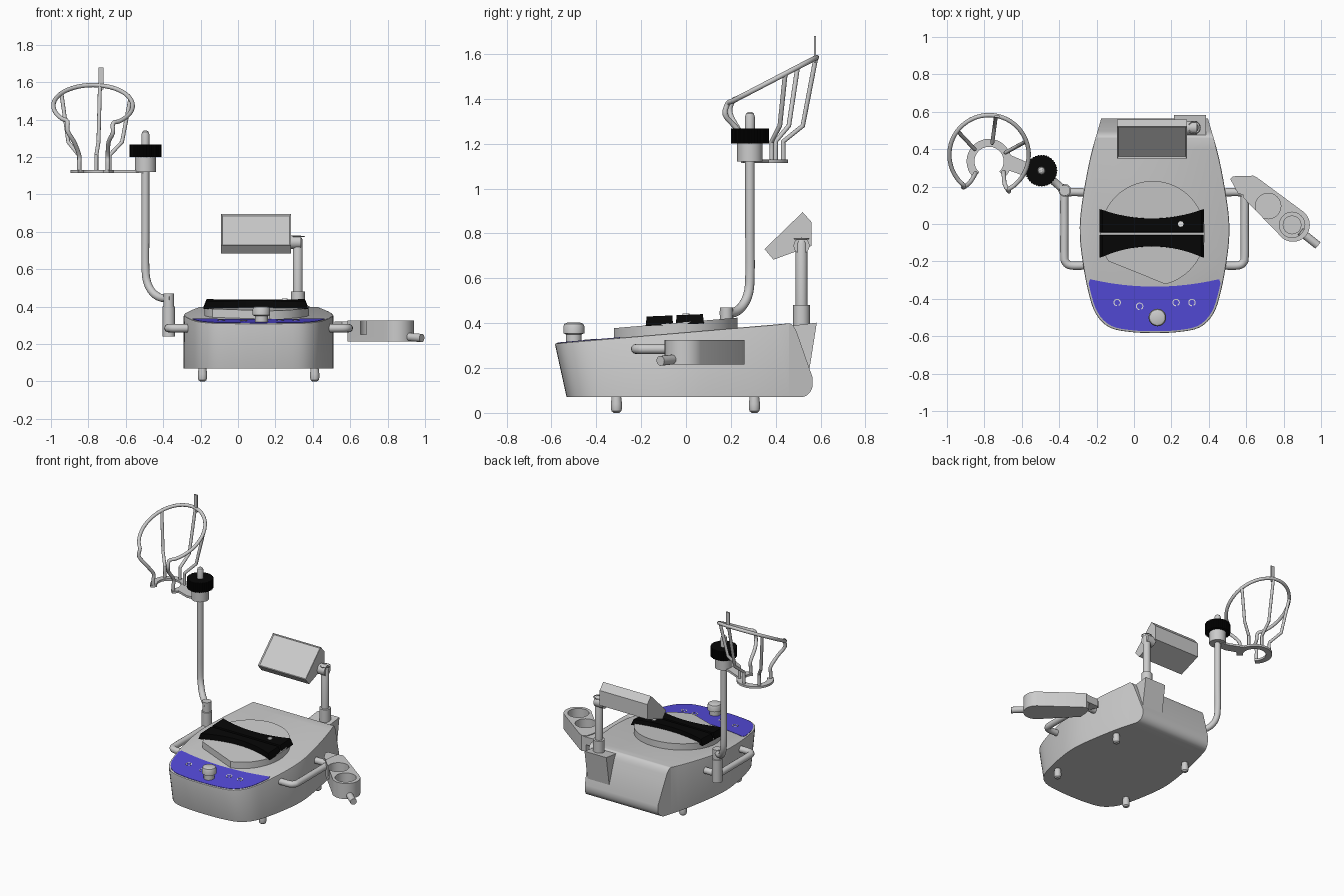
import bpy, bmesh
from math import sin, cos, radians, pi
from mathutils import Vector

if "Cube" in bpy.data.objects:
    bpy.data.objects.remove(bpy.data.objects["Cube"])


def material(name, rgb):
    m = bpy.data.materials.new(name)
    m.use_nodes = True
    m.diffuse_color = (*rgb, 1)
    m.node_tree.nodes["Principled BSDF"].inputs["Base Color"].default_value = (*rgb, 1)
    return m


grey = material("light grey", (0.6, 0.6, 0.6))
blue = material("panel blue", (0.09, 0.07, 0.7))
black = material("rubber black", (0.002, 0.002, 0.002))
white = material("marking white", (0.85, 0.85, 0.85))
SLOPE, MID = 0.085, 0.11
made = []


def deck(y):
    """Height of the sloping top of the base."""
    return 0.36 + SLOPE * y


def store(name, bm, mat):
    bmesh.ops.recalc_face_normals(bm, faces=bm.faces)
    me = bpy.data.meshes.new(name)
    bm.to_mesh(me)
    bm.free()
    me.materials.append(mat)
    ob = bpy.data.objects.new(name, me)
    bpy.context.collection.objects.link(ob)
    made.append(ob)
    return ob


def loft_bm(rings):
    bm = bmesh.new()
    vs = [[bm.verts.new(p) for p in ring] for ring in rings]
    n = len(vs[0])
    for a, b in zip(vs, vs[1:]):
        for i in range(n):
            j = (i + 1) % n
            bm.faces.new((a[i], a[j], b[j], b[i]))
    bm.faces.new(vs[0][::-1])
    bm.faces.new(vs[-1])
    bmesh.ops.recalc_face_normals(bm, faces=bm.faces)
    return bm


def prism(name, pts, lo, hi, mat, slope=0, shrink=1):
    cx = sum(p[0] for p in pts) / len(pts)
    cy = sum(p[1] for p in pts) / len(pts)
    top = [(cx + (x - cx) * shrink, cy + (y - cy) * shrink) for x, y in pts]
    rings = [[(x, y, z + slope * y) for x, y in ps] for ps, z in ((pts, lo), (top, hi))]
    return store(name, loft_bm(rings), mat)


def turned(name, x, y, profile, mat, n=32):
    rings = [[(x + r * cos(2 * pi * i / n), y + r * sin(2 * pi * i / n), z)
              for i in range(n)] for r, z in profile]
    return store(name, loft_bm(rings), mat)


def arc(cx, cy, r, a0, a1, n):
    angles = [radians(a0 + (a1 - a0) * i / n) for i in range(n + 1)]
    return [(cx + r * cos(a), cy + r * sin(a)) for a in angles]


def smooth_path(pts, steps=5):
    """Catmull-Rom curve through the points."""
    p = [Vector(q) for q in pts]
    p = [2 * p[0] - p[1]] + p + [2 * p[-1] - p[-2]]
    out = []
    for a, b, c, d in zip(p, p[1:], p[2:], p[3:]):
        for i in range(steps):
            t = i / steps
            out.append(0.5 * (2 * b + (c - a) * t + (2 * a - 5 * b + 4 * c - d) * t * t
                              + (3 * b - a - 3 * c + d) * t ** 3))
    return out + [p[-2]]


def tube(name, pts, r, mat=grey, closed=False):
    cu = bpy.data.curves.new(name, "CURVE")
    cu.dimensions = "3D"
    cu.bevel_depth, cu.bevel_resolution, cu.use_fill_caps = r, 6, True
    sp = cu.splines.new("POLY")
    sp.points.add(len(pts) - 1)
    sp.use_cyclic_u = closed
    for q, p in zip(sp.points, pts):
        q.co = (*p, 1)
    cu.materials.append(mat)
    ob = bpy.data.objects.new(name, cu)
    bpy.context.collection.objects.link(ob)
    bpy.ops.object.select_all(action="DESELECT")
    ob.select_set(True)
    bpy.context.view_layer.objects.active = ob
    bpy.ops.object.convert(target="MESH")
    made.append(bpy.context.view_layer.objects.active)


# Base: mirrored plan outline, narrower below the front, slanted back
half = smooth_path([(.285, .565), (.345, .35), (.39, .1), (.4, -.05), (.385, -.2),
                    (.355, -.36), (.315, -.48), (.24, -.555), (.12, -.58), (0, -.585)], 4)
plan = [(MID + p.x, p.y) for p in half] + [(MID - p.x, p.y) for p in half[-2::-1]]
bm = loft_bm([[(x, y * .91 if y < 0 else y, .07) for x, y in plan],
              [(x, y, deck(y)) for x, y in plan]])
cut = bmesh.ops.bisect_plane(bm, geom=bm.verts[:] + bm.edges[:] + bm.faces[:],
                             plane_co=(0, .56, .17), plane_no=(0, .23, .08), clear_outer=True)
bmesh.ops.edgenet_fill(bm, edges=[e for e in cut["geom_cut"] if isinstance(e, bmesh.types.BMEdge)])
low = [e for e in bm.edges if all(v.co.y > .56 and v.co.z < .08 for v in e.verts)]
bmesh.ops.bevel(bm, geom=low, offset=.06, segments=5, profile=.5, affect="EDGES")
crease = [e for e in bm.edges if e.calc_length() > .4 and all(v.co.z > .38 for v in e.verts)]
bmesh.ops.bevel(bm, geom=crease, offset=.05, segments=6, profile=.5, affect="EDGES")
rim = [e for e in bm.edges if e.calc_length() < .4
       and all(abs(v.co.z - deck(v.co.y)) < .001 for v in e.verts)]
bmesh.ops.bevel(bm, geom=rim, offset=.008, segments=2, profile=.5, affect="EDGES")
store("base", bm, grey)

for x in (-.19, .41):
    for y in (-.31, .305):
        turned("foot", x, y, [(.012, 0), (.022, .008), (.025, .022), (.025, .04), (.02, .08)], grey, 20)

# Control panel with knob and button rings
front = [(MID + (x - MID) * .97, y * .98) for x, y in plan if y < -.31]
edge = [(MID + .345 * t, -.295 - .04 * (1 - t * t)) for t in [i / 6 - 1 for i in range(13)]]
prism("control_panel", front + edge, .357, .3625, blue, SLOPE)
turned("knob", .125, -.5, [(.035, .31), (.035, .35), (.047, .355), (.047, .385), (.042, .397), (.03, .402)], grey)
for x, y in ((-.09, -.42), (.03, -.44), (.225, -.42), (.31, -.42)):
    prism("button_ring", arc(x, y, .02, -60, 270, 24) + arc(x, y, .0145, 270, -60, 24),
          .36, .3645, white, SLOPE)

# Turntable with a flat front edge and two waisted pads
prism("turntable", arc(.1, -.05, .28, -76, 212, 64), .355, .405, grey, SLOPE)
ts = [i / 10 - 1 for i in range(21)]
for name, inner, outer, bulge in (("rear_pad", -.045, .03, .05), ("front_pad", -.058, -.12, -.06)):
    pts = [(.095 + .28 * t, outer + bulge * t * t) for t in ts]
    pts += [(.095 + .28 * t, inner) for t in ts[::-1]]
    prism(name, pts, .395, .437, black, SLOPE / 2, .94)
turned("pad_button", .25, 0, [(.015, .42), (.015, .443)], white, 20)

# Side handles
for side, name in ((-1, "right_handle"), (1, "left_handle")):
    bend = [(.38, .17), (.455, .17), (.474, .162), (.482, .14), (.482, 0), (.482, -.17),
            (.474, -.205), (.445, -.222), (.36, -.222)]
    tube(name, smooth_path([(MID + side * x, y, .285) for x, y in bend], 4), .022)

# Bent column on its socket
turned("column_socket", -.37, .18, [(.034, .24), (.034, .4), (.029, .402), (.029, .47)], grey)
tube("column", smooth_path([(-.355, .165, .445), (-.41, .212, .447), (-.455, .25, .475),
                            (-.485, .277, .53), (-.495, .285, .61), (-.495, .285, .8),
                            (-.495, .285, 1.13)]), .021)
turned("column_collar", -.495, .285, [(.057, 1.12), (.057, 1.2)], grey)
wheel = [(-.495 + r * cos(i * pi / 72), .285 + r * sin(i * pi / 72))
         for i in range(144) for r in [.085 if i % 4 < 2 else .082]]
prism("clamp_wheel", wheel, 1.2, 1.267, black)
turned("column_tip", -.495, .285, [(.022, 1.25), (.022, 1.32), (.017, 1.335), (.007, 1.342)], grey, 24)

# Open wire basket
BX, BY = -.775, .37


def hoop(a):
    x, y = BX + .212 * cos(radians(a)), BY + .212 * sin(radians(a))
    return (x, y, 1.282 + .52 * y)


def leg(a, foot_angle):
    x, y, z = hoop(a)
    fx, fy = BX + .1 * cos(radians(foot_angle)), .335 + .1 * sin(radians(foot_angle))
    return [(fx, fy, 1.12), (fx, fy, 1.17), (fx, fy, 1.21),
            (fx + (x - fx) * .6, fy + (y - fy) * .6, 1.28)]


ring = [hoop(a) for a in range(-60, 231, 10)]
tips = [(x, y - .012, z - .05) for x, y, z in (ring[0], ring[-1])]
tube("basket_hoop", smooth_path(leg(-66, -38) + [tips[0]] + ring + [tips[1]]
                                + leg(236, 222)[::-1], 3), .0115)
for a, f in ((20, 28), (80, 80), (143, 140)):
    tube("basket_wire", leg(a, f) + [hoop(a)], .0105)
prism("basket_foot", arc(BX, .335, .12, -45, 228, 32) + arc(BX, .335, .078, 228, -45, 32),
      1.115, 1.13, grey)
prism("basket_arm", [(-.675, .375), (-.56, .325), (-.49, .31), (-.49, .26), (-.58, .255), (-.68, .29)],
      1.115, 1.13, grey)
prism("basket_tab", [(-.745, .57), (-.718, .57), (-.718, .58), (-.745, .58)], 1.56, 1.68, grey)

# Screen on its post and rear bracket
bracket = [(.44, .385), (.583, .402), (.548, .18), (.5, .18)]
store("post_bracket", loft_bm([[(x, y, z) for y, z in bracket] for x in (.215, .385)]), grey)
turned("screen_post", .32, .515, [(.037, .39), (.037, .48), (.026, .482), (.026, .755), (.02, .77)], grey)
tube("screen_hinge", [(.27, .515, .745), (.338, .515, .745)], .036)
tube("hinge_ring", [(x, y, .776) for x, y in arc(.322, .515, .032, 0, 345, 23)], .003, grey, True)
casing = [(.35, .73), (.39, .683), (.56, .745), (.56, .85), (.52, .895)]
bm = loft_bm([[(x, y, z) for y, z in casing] for x in (-.09, .283)])
face = [f for f in bm.faces if f.normal.y < -.5 and f.normal.z > .5]
bmesh.ops.inset_region(bm, faces=face, thickness=.01, depth=0)
bmesh.ops.translate(bm, verts=face[0].verts, vec=face[0].normal * -.007)
store("screen", bm, grey)

# Tray with two cup wells, clamp and spout
tray = prism("cup_tray", [(.59, .2), (.585, .14)] + arc(.85, -.005, .09, -129, 51, 20)
             + [(.66, .247), (.635, .26), (.605, .25)], .215, .325, grey)
for x, y, floor in ((.717, .096, .25), (.845, -.005, .235)):
    well = turned("well_cutter", x, y, [(.068, floor), (.068, .4)], grey, 40)
    well.hide_render = True
    mod = tray.modifiers.new("well", "BOOLEAN")
    mod.operation, mod.solver, mod.object = "DIFFERENCE", "EXACT", well
    bpy.context.view_layer.objects.active = tray
    bpy.ops.object.modifier_apply(modifier=mod.name)
    made.remove(well)
    bpy.data.objects.remove(well)
turned("well_step", .845, -.005, [(.05, .23), (.05, .25)], grey)
prism("tray_clamp", [(.515, .24), (.53, .255), (.63, .258), (.6, .15), (.555, .165)], .265, .32, grey)
tube("tray_spout", [(.89, -.04, .24), (.983, -.114, .232)], .022)

# Smooth shading with sharp edges kept
bpy.ops.object.select_all(action="DESELECT")
for ob in made:
    ob.select_set(True)
bpy.context.view_layer.objects.active = made[0]
bpy.ops.object.shade_smooth_by_angle(angle=radians(32))
